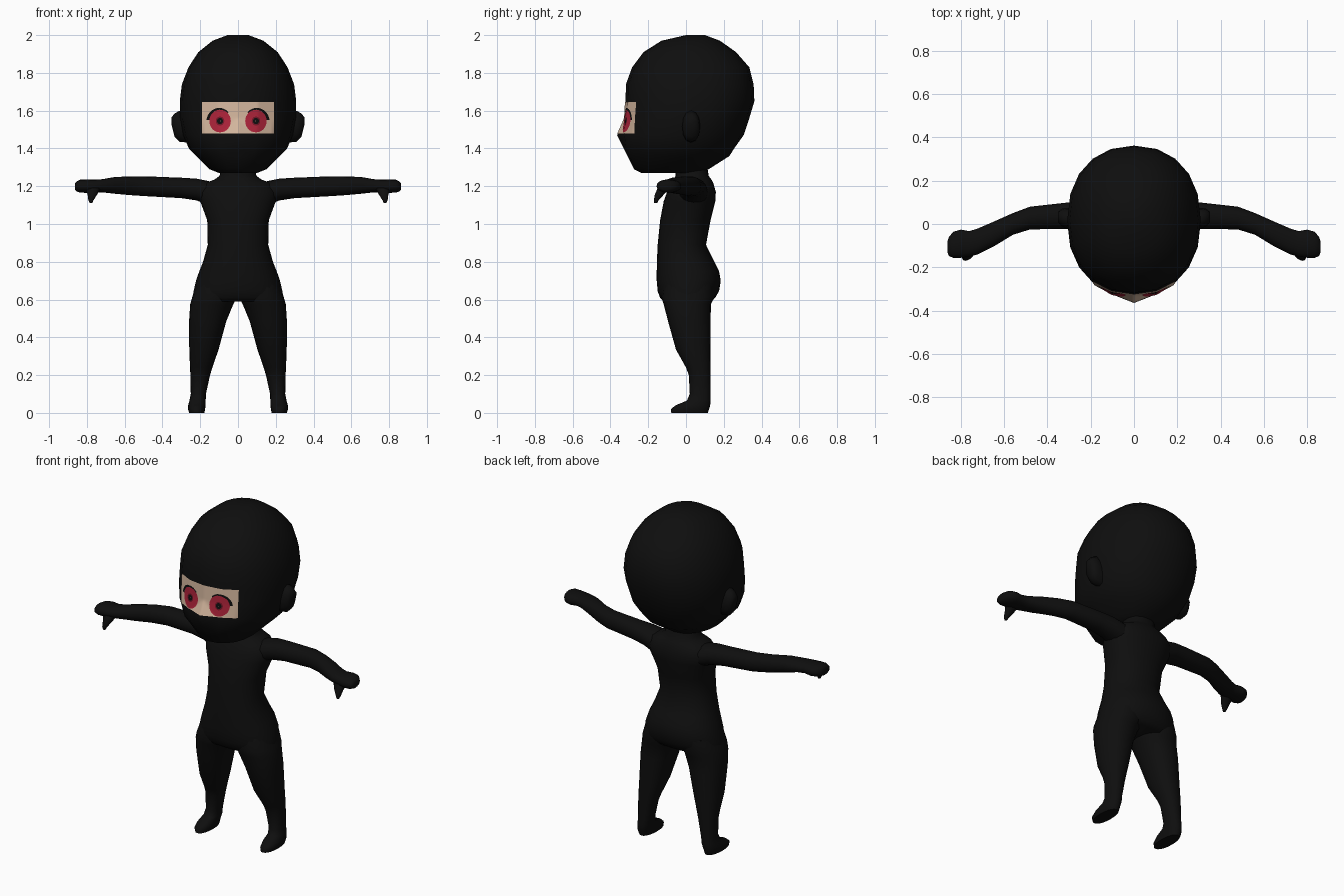
import bpy, bmesh, math
from mathutils import Vector
from mathutils.bvhtree import BVHTree

if "Cube" in bpy.data.objects:
    bpy.data.objects.remove(bpy.data.objects["Cube"])


def material(name, rgb):
    m = bpy.data.materials.new(name)
    m.diffuse_color = (*rgb, 1)
    m.use_nodes = True
    m.node_tree.nodes["Principled BSDF"].inputs["Base Color"].default_value = m.diffuse_color
    return m


BLACK = material("black cloth", (0.0045, 0.0045, 0.0045))
SKIN = material("skin", (0.66, 0.47, 0.34))
RED = material("iris red", (0.42, 0.017, 0.042))
DARK_RED = material("iris dark red", (0.17, 0.008, 0.02))


def finish(bm, name, mats, mirror=False):
    me = bpy.data.meshes.new(name)
    bm.to_mesh(me)
    bm.free()
    ob = bpy.data.objects.new(name, me)
    bpy.context.collection.objects.link(ob)
    for m in mats:
        me.materials.append(m)
    bpy.ops.object.select_all(action='DESELECT')
    ob.select_set(True)
    bpy.context.view_layer.objects.active = ob
    bpy.ops.object.shade_smooth_by_angle(angle=math.radians(60))
    if mirror:
        ob.modifiers.new("mirror", 'MIRROR').use_mirror_merge = False
    return ob


def loft(rows, axis='z', n=20, power=2.2):
    """Rows are (station, u0, u1, v0, v1): rounded sections along z (u=x, v=y) or x (u=y, v=z)."""
    bm = bmesh.new()
    rings = []
    for t, u0, u1, v0, v1 in rows:
        ring = []
        for i in range(n):
            a = 2 * math.pi * i / n - math.pi / 2
            c, s = math.cos(a), math.sin(a)
            u = (u0 + u1) / 2 + (u1 - u0) / 2 * math.copysign(abs(c) ** (2 / power), c)
            v = (v0 + v1) / 2 + (v1 - v0) / 2 * math.copysign(abs(s) ** (2 / power), s)
            ring.append(bm.verts.new((u, v, t) if axis == 'z' else (t, u, v)))
        rings.append(ring)
    for a, b in zip(rings, rings[1:]):
        for i in range(n):
            j = (i + 1) % n
            bm.faces.new((a[i], a[j], b[j], b[i]))
    bm.faces.new(rings[0][::-1])
    bm.faces.new(rings[-1])
    bmesh.ops.recalc_face_normals(bm, faces=bm.faces)
    return bm


# Hooded head: (z, half width, front y, back y)
head_rows = [
    (1.27, .10, -.235, .08), (1.29, .15, -.275, .12), (1.36, .22, -.31, .23),
    (1.40, .26, -.33, .255), (1.47, .29, -.34, .305), (1.56, .308, -.325, .335),
    (1.65, .308, -.32, .362), (1.74, .297, -.318, .358), (1.83, .262, -.285, .335),
    (1.91, .21, -.225, .265), (1.97, .135, -.13, .18), (2.0, .055, 0, .10)]
head = loft([(z, -w, w, f, b) for z, w, f, b in head_rows])
for v in head.verts:                     # nose ridge under the cloth
    if abs(v.co.x) < .01 and v.co.y < 0 and abs(v.co.z - 1.47) < .01:
        v.co.y = -.365
bmesh.ops.triangulate(head, faces=head.faces)
surface = BVHTree.FromBMesh(head)
finish(head, "hooded_head", [BLACK])

# Ears under the hood
finish(loft([(.25, -.02, .07, 1.43, 1.57), (.31, -.02, .075, 1.435, 1.60),
             (.335, -.01, .07, 1.46, 1.585), (.352, .01, .055, 1.525, 1.565)],
            'x', 12), "ears", [BLACK], True)

# Torso with neck: (z, half width, front y, back y)
torso_rows = [
    (.59, .235, -.12, .13), (.61, .24, -.138, .155), (.645, .235, -.15, .175),
    (.70, .222, -.155, .184), (.75, .205, -.155, .175), (.80, .185, -.154, .15),
    (.89, .16, -.15, .106), (1.02, .163, -.137, .13), (1.12, .20, -.118, .155),
    (1.17, .21, -.10, .158), (1.215, .18, -.08, .145), (1.235, .125, -.065, .135),
    (1.255, .097, -.055, .12), (1.32, .09, -.06, .11)]
finish(loft([(z, -w, w, f, b) for z, w, f, b in torso_rows], n=24), "torso", [BLACK])

# Legs with feet: (z, inner x, outer x, front y, back y)
finish(loft([
    (0, .178, .258, -.078, .115), (.02, .174, .265, -.08, .122), (.04, .172, .264, -.055, .128),
    (.065, .171, .257, .005, .13), (.10, .17, .25, .02, .13), (.20, .148, .252, .015, .13),
    (.24, .136, .254, 0, .13), (.335, .103, .258, -.053, .13), (.485, .062, .259, -.095, .13),
    (.575, .025, .253, -.118, .132), (.61, .006, .243, -.13, .15), (.68, 0, .22, -.12, .15)]),
    "legs", [BLACK], True)

# Arms with mitten hands: (x, front y, back y, bottom z, top z)
finish(loft([
    (.10, -.04, .12, 1.10, 1.215), (.17, -.04, .115, 1.105, 1.23), (.22, -.03, .11, 1.125, 1.24),
    (.30, -.022, .10, 1.137, 1.245), (.48, -.025, .08, 1.147, 1.252), (.56, -.05, .05, 1.152, 1.252),
    (.65, -.105, .01, 1.16, 1.249), (.72, -.14, -.02, 1.168, 1.237), (.76, -.15, -.033, 1.168, 1.235),
    (.80, -.156, -.026, 1.165, 1.236), (.835, -.156, -.036, 1.166, 1.235),
    (.855, -.148, -.06, 1.173, 1.225), (.862, -.13, -.08, 1.18, 1.217)], 'x', 16),
    "arms", [BLACK], True)

# Thumbs: (z, inner x, outer x, front y, back y)
finish(loft([(1.11, .772, .785, -.168, -.152), (1.125, .765, .793, -.17, -.145),
             (1.155, .745, .797, -.165, -.118), (1.19, .725, .81, -.15, -.09)], n=10),
       "thumbs", [BLACK], True)


def face_patch(name, point, nu, nv, lift, mats, rule=lambda u, v: 0):
    """Thin plate laid on the head; point(u, v) gives x and z for u, v in 0..1."""
    bm = bmesh.new()
    grid = []
    for j in range(nv + 1):
        row = []
        for i in range(nu + 1):
            x, z = point(i / nu, j / nv)
            hit = surface.ray_cast(Vector((x, -2, z)), Vector((0, 1, 0)))[0]
            row.append(bm.verts.new((x, hit.y - lift, z)))
        grid.append(row)
    for j in range(nv):
        for i in range(nu):
            f = bm.faces.new((grid[j][i], grid[j][i + 1], grid[j + 1][i + 1], grid[j + 1][i]))
            f.material_index = rule((i + .5) / nu, (j + .5) / nv)
            f.normal_update()
            if f.normal.y > 0:
                f.normal_flip()
    bmesh.ops.remove_doubles(bm, verts=bm.verts, dist=1e-5)
    finish(bm, name, mats)


# Skin opening in the hood
face_patch("eye_opening", lambda u, v: (-.19 + .38 * u, 1.48 + .165 * v), 40, 18, .003, [SKIN])

for side, label in ((-1, "right"), (1, "left")):
    def polar(angle, radius, s=side):
        return s * (.095 + .95 * radius * math.cos(angle)), 1.545 + radius * math.sin(angle)

    # Iris with dark ring and pupil
    face_patch(label + "_iris", lambda u, v: polar(2 * math.pi * u, .002 + .058 * v),
               28, 8, .006, [RED, DARK_RED, BLACK],
               lambda u, v: 2 if v < .25 else 1 if v < .38 else 0)
    # Upper lash, thicker on the outer side
    face_patch(label + "_lash",
               lambda u, v: polar(math.radians(5 + 130 * u), .06 + v * (.016 - .010 * u)),
               16, 2, .007, [BLACK])
